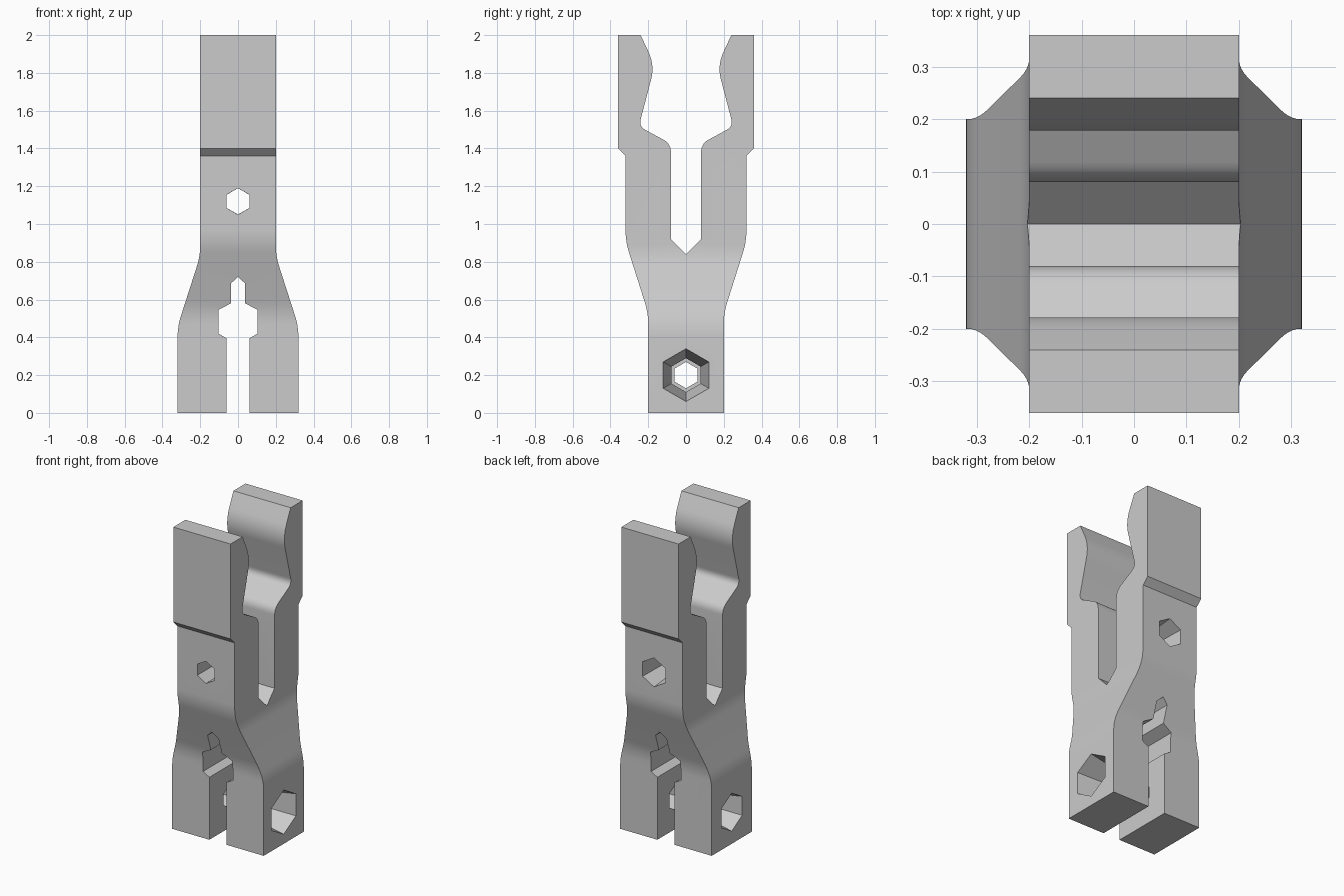
import bpy, bmesh
from math import radians
from mathutils import Matrix, Vector

cube = bpy.data.objects.get("Cube")
if cube:
    bpy.data.objects.remove(cube)

grey = bpy.data.materials.new("plain grey")
grey.use_nodes = True
colour = (0.6, 0.6, 0.6, 1)
grey.diffuse_color = colour
grey.node_tree.nodes["Principled BSDF"].inputs["Base Color"].default_value = colour


def outline(half, steps=8):
    """Round the corners that carry a third value, then mirror the half profile."""
    pts = []
    for i, corner in enumerate(half):
        p = Vector(corner[:2])
        if len(corner) == 2:
            pts.append(p)
            continue
        a = p + (Vector(half[i - 1][:2]) - p).normalized() * corner[2]
        b = p + (Vector(half[i + 1][:2]) - p).normalized() * corner[2]
        for k in range(steps + 1):
            t = k / steps
            pts.append(a * (1 - t) ** 2 + p * 2 * t * (1 - t) + b * t * t)
    return pts + [Vector((-p.x, p.y)) for p in reversed(pts[1:])]


def make_object(name, bm):
    bmesh.ops.recalc_face_normals(bm, faces=bm.faces)
    mesh = bpy.data.meshes.new(name)
    bm.to_mesh(mesh)
    bm.free()
    mesh.materials.append(grey)
    obj = bpy.data.objects.new(name, mesh)
    bpy.context.collection.objects.link(obj)
    return obj


def extrude(name, half, along):
    """Extrude a mirrored (width, height) profile along x or y."""
    bm = bmesh.new()
    place = (lambda p: (-0.5, p.x, p.y)) if along == "x" else (lambda p: (p.x, -0.5, p.y))
    face = bm.faces.new([bm.verts.new(place(p)) for p in outline(half)])
    new = bmesh.ops.extrude_face_region(bm, geom=[face])["geom"]
    shift = (1, 0, 0) if along == "x" else (0, 1, 0)
    bmesh.ops.translate(bm, vec=shift, verts=[v for v in new if isinstance(v, bmesh.types.BMVert)])
    return make_object(name, bm)


def hex_cutter(name, axis, start, end, r_start, r_end, z):
    """Six-sided tapered cutter with its points up and down."""
    bm = bmesh.new()
    if axis == "x":
        turn = Matrix.Rotation(radians(90), 4, "Y") @ Matrix.Rotation(radians(30), 4, "Z")
        centre = ((start + end) / 2, 0, z)
    else:
        turn = Matrix.Rotation(radians(-90), 4, "X")
        centre = (0, (start + end) / 2, z)
    bmesh.ops.create_cone(bm, cap_ends=True, segments=6, radius1=r_start, radius2=r_end,
                          depth=end - start, matrix=Matrix.Translation(centre) @ turn)
    return make_object(name, bm)


def combine(target, other, operation):
    mod = target.modifiers.new(operation, "BOOLEAN")
    mod.operation = operation
    mod.solver = "EXACT"
    mod.object = other
    bpy.context.view_layer.objects.active = target
    bpy.ops.object.modifier_apply(modifier=mod.name)
    bpy.data.objects.remove(other)


# Front profile: two legs around a keyed slot, narrowing to the upper arms
legs = [(0, 0.72), (0.038, 0.685), (0.038, 0.58), (0.104, 0.545), (0.104, 0.42),
        (0.06, 0.395), (0.06, 0), (0.32, 0), (0.32, 0.458, 0.06),
        (0.2, 0.831, 0.06), (0.2, 2.1)]

# Side profile: forked arms with a waisted socket, narrowing to the legs
arms = [(0, 0.84), (0.08, 0.92), (0.08, 1.425, 0.045), (0.25, 1.517, 0.04),
        (0.165, 1.84, 0.08), (0.24, 2), (0.36, 2), (0.36, 1.4), (0.32, 1.36),
        (0.32, 0.907, 0.06), (0.2, 0.528, 0.06), (0.2, -0.1)]

body = extrude("forked_link_body", legs, "y")
combine(body, extrude("arm_profile", arms, "x"), "INTERSECT")

# Tapered hexagonal bolt holes through the legs and the arms
for hole in [("left_leg_hole", "x", 0.0, 0.4, 0.078, 0.155, 0.2),
             ("right_leg_hole", "x", -0.4, -0.02, 0.135, 0.062, 0.2),
             ("front_arm_hole", "y", -0.4, 0.0, 0.07, 0.07, 1.12),
             ("back_arm_hole", "y", 0.02, 0.4, 0.064, 0.099, 1.12)]:
    combine(body, hex_cutter(*hole), "DIFFERENCE")

# Smooth the rounded bends and keep the edges crisp
bpy.ops.object.select_all(action="DESELECT")
body.select_set(True)
bpy.context.view_layer.objects.active = body
bpy.ops.object.shade_smooth_by_angle(angle=radians(30))
